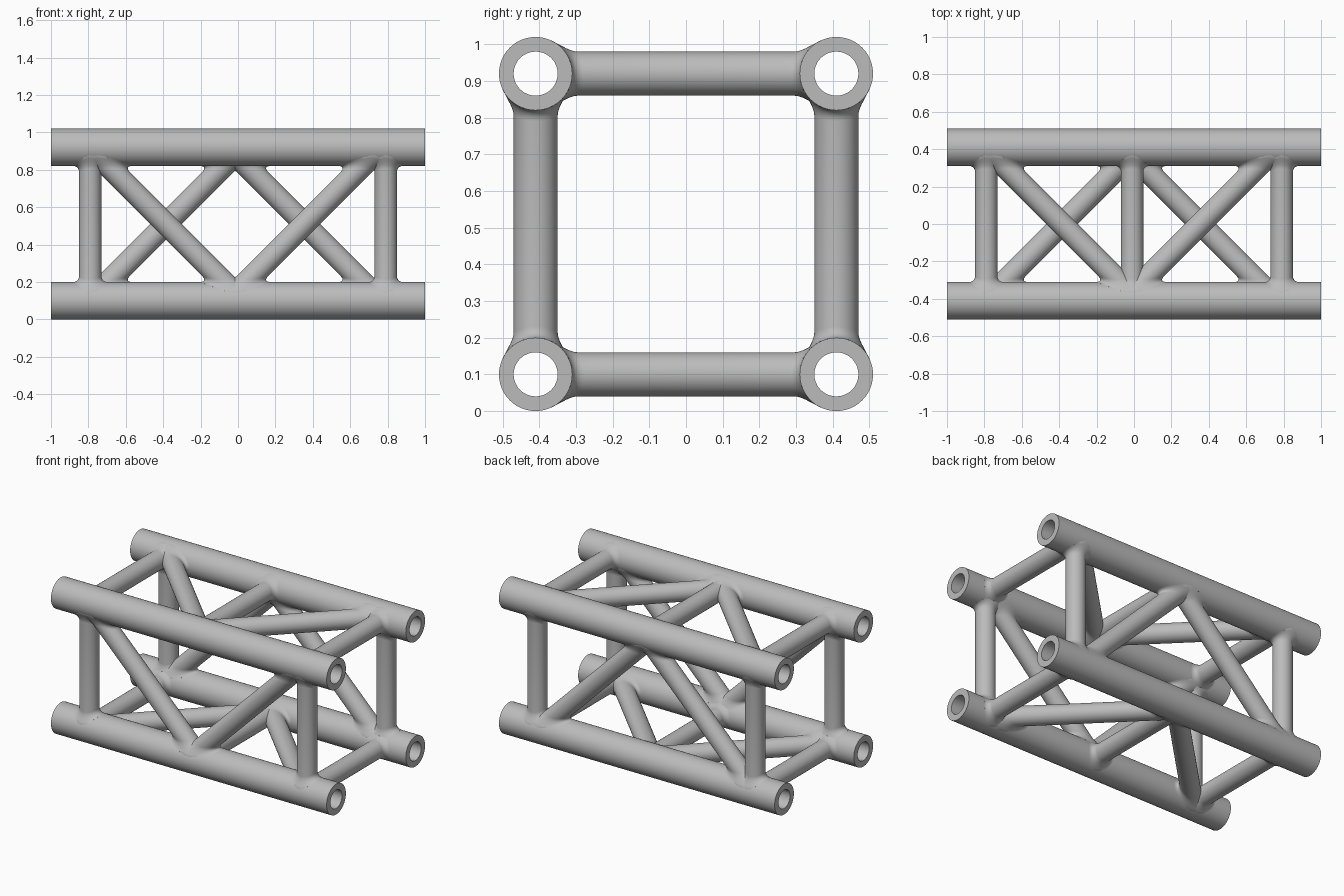
import bpy, bmesh, math
from mathutils import Vector

if "Cube" in bpy.data.objects:
    bpy.data.objects.remove(bpy.data.objects["Cube"])

CHORD_R, BORE_R, STRUT_R, FILLET = 0.1, 0.06, 0.06, 0.03
HALF = 0.41              # half the distance between tube centres
MID_Z = HALF + CHORD_R
SIDES = 48

steel = bpy.data.materials.new("light_grey_metal")
steel.use_nodes = True
grey = (0.5, 0.5, 0.5, 1)
steel.diffuse_color = grey
steel.node_tree.nodes["Principled BSDF"].inputs["Base Color"].default_value = grey


def skin_rings(name, rings, closed=False):
    """Bridge a list of equal rings of points into a smooth tube."""
    bm = bmesh.new()
    loops = [[bm.verts.new(p) for p in ring] for ring in rings]
    pairs = list(zip(loops, loops[1:]))
    if closed:
        pairs.append((loops[-1], loops[0]))
    for a, b in pairs:
        for i in range(SIDES):
            j = (i + 1) % SIDES
            bm.faces.new((a[i], a[j], b[j], b[i]))
    bmesh.ops.recalc_face_normals(bm, faces=bm.faces)
    mesh = bpy.data.meshes.new(name)
    bm.to_mesh(mesh)
    bm.free()
    mesh.materials.append(steel)
    obj = bpy.data.objects.new(name, mesh)
    bpy.context.collection.objects.link(obj)
    bpy.ops.object.select_all(action="DESELECT")
    obj.select_set(True)
    bpy.context.view_layer.objects.active = obj
    bpy.ops.object.shade_smooth_by_angle(angle=math.radians(40))


def chord(name, y, z):
    """Hollow main tube running along x."""
    rings = []
    for x, r in ((-1, BORE_R), (-1, CHORD_R), (1, CHORD_R), (1, BORE_R)):
        angles = [math.tau * i / SIDES for i in range(SIDES)]
        rings.append([(x, y + r * math.cos(t), z + r * math.sin(t)) for t in angles])
    skin_rings(name, rings, closed=True)


def strut(name, x_low, x_high, across, normal):
    """Brace between two tubes, with a welded fillet following each tube's surface."""
    along = Vector((x_high - x_low, 2 * HALF)).normalized()
    side = Vector((along.y, -along.x))
    centre = Vector((0, 0, MID_Z)) + normal * HALF
    # Fillet profile: strut radius and height above the tube surface
    steps = 6
    profile = [(STRUT_R + FILLET, -0.004)]
    for k in range(steps + 1):
        u = math.pi / 2 * (1 - k / steps)
        profile.append((STRUT_R + FILLET * (1 - math.cos(u)), FILLET * (1 - math.sin(u))))
    stations = [(-1, r, g) for r, g in profile] + [(1, r, g) for r, g in reversed(profile)]
    rings = []
    for end, r, gap in stations:
        ring = []
        for i in range(SIDES):
            t = math.tau * i / SIDES
            out, lateral = r * math.cos(t), r * math.sin(t)
            h = math.sqrt((CHORD_R + gap) ** 2 - out ** 2)
            c = end * (HALF - h)
            a = (c - side.y * lateral) / along.y
            x = (x_low + x_high) / 2 + along.x * a + side.x * lateral
            ring.append(centre + Vector((x, 0, 0)) + across * c + normal * out)
        rings.append(ring)
    skin_rings(name, rings)


# Four main tubes
for y, depth in ((-HALF, "front"), (HALF, "back")):
    for z, level in ((MID_Z - HALF, "lower"), (MID_Z + HALF, "upper")):
        chord(f"{depth}_{level}_tube", y, z)

# Bracing on the four sides; apex is the side of the panel where the diagonals meet
Y, Z = Vector((0, 1, 0)), Vector((0, 0, 1))
panels = (("front", Z, -Y, -1), ("back", Z, Y, 1),
          ("top", Y, Z, -1), ("bottom", Y, -Z, 1))
for panel, across, normal, apex in panels:
    for end, label, middle in ((-1, "right", -0.385), (1, "left", 0.355)):
        strut(f"{panel}_{label}_post", end * 0.79, end * 0.79, across, normal)
        lean = end * apex * HALF
        strut(f"{panel}_{label}_diagonal", middle + lean, middle - lean, across, normal)
    if panel in ("top", "bottom"):
        strut(f"{panel}_middle_post", -0.01, -0.01, across, normal)
